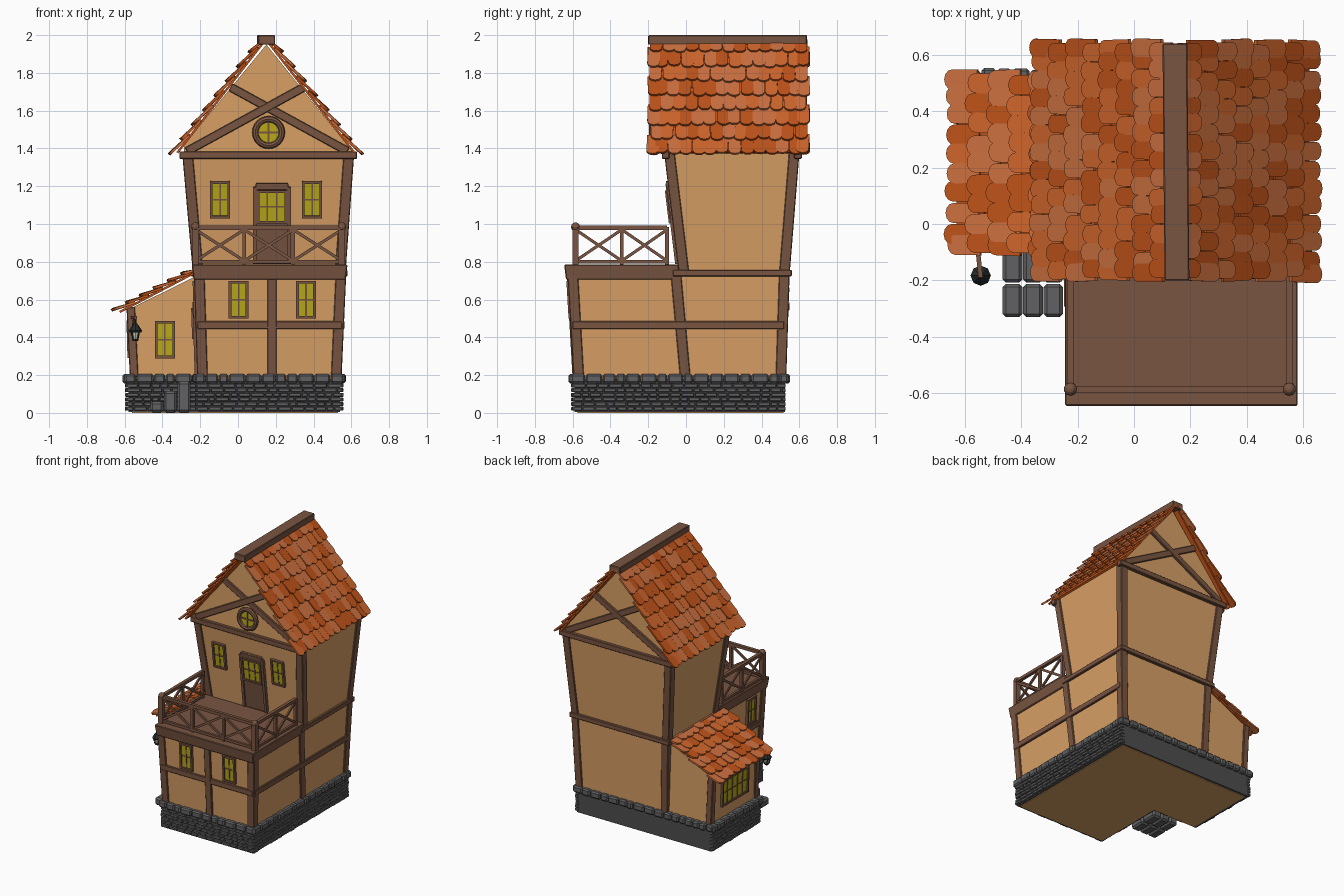
import bpy, bmesh, math, random
from mathutils import Vector as V, Matrix

if "Cube" in bpy.data.objects:
    bpy.data.objects.remove(bpy.data.objects["Cube"])
random.seed(4)

def mat(name, r, g, b):
    m = bpy.data.materials.new(name)
    m.diffuse_color = (r, g, b, 1)
    m.use_nodes = True
    m.node_tree.nodes["Principled BSDF"].inputs["Base Color"].default_value = m.diffuse_color
    return m

PLASTER = mat("plaster", .69, .35, .13)
WOOD = mat("timber", .19, .09, .053)
STONE = mat("stone", .12, .12, .125)
MORTAR = mat("mortar", .075, .075, .075)
GLASS = mat("window_yellow", .48, .40, .01)
IRON = mat("iron", .02, .025, .025)
LIGHT = mat("lamp_glass", .6, .6, .5)
TILES = [mat("tile_a", .62, .13, .025), mat("tile_b", .52, .085, .01), mat("tile_c", .60, .16, .05)]
X, Y, Z = V((1, 0, 0)), V((0, 1, 0)), V((0, 0, 1))

def finish(bm, name, mats, bevel=0):
    bmesh.ops.recalc_face_normals(bm, faces=bm.faces[:])
    me = bpy.data.meshes.new(name)
    bm.to_mesh(me)
    ob = bpy.data.objects.new(name, me)
    bpy.context.collection.objects.link(ob)
    for m in mats if isinstance(mats, list) else [mats]:
        me.materials.append(m)
    if bevel:
        b = ob.modifiers.new("bevel", 'BEVEL')
        b.width, b.segments = bevel, 1
    return ob

def loft(bm, a, b, mi=0):
    """Closed solid between two matching rings of points."""
    va, vb = [bm.verts.new(p) for p in a], [bm.verts.new(p) for p in b]
    n = len(va)
    fs = [bm.faces.new(va), bm.faces.new(vb[::-1])]
    fs += [bm.faces.new((va[i], vb[i], vb[(i + 1) % n], va[(i + 1) % n])) for i in range(n)]
    for f in fs:
        f.material_index = mi

def prism(bm, pts, vec):
    loft(bm, [V(p) for p in pts], [V(p) + V(vec) for p in pts])

def beam(bm, p, q, n, w, d):
    """Bar from p to q: w across, d deep along n."""
    p, q, n = V(p), V(q), V(n)
    s = (q - p).cross(n).normalized() * w / 2
    h = n.normalized() * d / 2
    ring = [s + h, s - h, -s - h, -s + h]
    loft(bm, [p + r for r in ring], [q + r for r in ring])

def block(bm, x0, x1, y0, y1, z0, z1):
    prism(bm, [(x0, y0, z0), (x1, y0, z0), (x1, y1, z0), (x0, y1, z0)], (0, 0, z1 - z0))

# flaring floor outlines: (x0, x1, y0, y1) at height z
def lerp(a, b, t):
    return [i + (j - i) * t for i, j in zip(a, b)]
def ground(z):
    return lerp((-.2, .53, -.575, .515), (-.225, .565, -.62, .54), z / .78)
def upper(z):
    return lerp((-.23, .56, -.03, .54), (-.285, .605, -.105, .59), (z - .75) / .62)
def ring(r, z):
    return [V((r[0], r[2], z)), V((r[1], r[2], z)), V((r[1], r[3], z)), V((r[0], r[3], z))]

# plaster walls
bm = bmesh.new()
loft(bm, ring(ground(0), 0), ring(ground(.76), .76))
loft(bm, ring(upper(.75), .75), ring(upper(1.37), 1.37))
prism(bm, [(-.285, -.105, 1.37), (.605, -.105, 1.37), (.605, -.105, 1.385), (.15, -.105, 1.95), (-.285, -.105, 1.42)], (0, .695, 0))
prism(bm, [(-.18, -.03, 0), (-.56, -.03, 0), (-.575, -.03, .55), (-.2, -.03, .735)], (0, .54, 0))
finish(bm, "plaster_walls", PLASTER)

# timber framing
bm = bmesh.new()
def post(fn, ix, iy, z0, z1, y=None):
    ends = []
    for z in (z0, z1):
        r = fn(z)
        yy = r[2 + iy] + (.018, -.018)[iy] if y is None else y - (z - .2) * .09
        ends.append((r[ix] + (.018, -.018)[ix], yy, z))
    beam(bm, *ends, Y, .056, .056)
for ix in (0, 1):
    for iy in (0, 1):
        post(ground, ix, iy, .19, .75)
        post(upper, ix, iy, .75, 1.38)
    post(ground, ix, 0, .19, .75, y=-.005)
    g = ground(.465)
    beam(bm, (g[ix], g[2], .465), (g[ix], .52 if ix else -.03, .465), X, .042, .026)
    u = upper(.74)
    beam(bm, (u[ix], -.07, .74), (u[ix], .56, .74), X, .035, .04)
beam(bm, (-.24, .54, .74), (.58, .54, .74), Y, .035, .04)
g = ground(.465)
beam(bm, (g[0], g[2], .465), (g[1], g[2], .465), Y, .042, .026)
beam(bm, (.18, ground(.19)[2], .19), (.18, ground(.75)[2], .75), Y, .05, .03)
for y in (-.02, .50):
    beam(bm, (-.55, y, .19), (-.568, y, .56), Y, .045, .045)
for y in (-.108, .593):
    beam(bm, (-.31, y, 1.365), (.63, y, 1.365), Y, .04, .04)
    beam(bm, (-.27, y, 1.385), (.35, y, 1.725), Y, .045, .026)
    beam(bm, (.58, y, 1.385), (-.04, y, 1.725), Y, .045, .022)
finish(bm, "timber_frame", WOOD, .004)

# balcony deck and railing
bm = bmesh.new()
loft(bm, ring((-.235, .57, -.635, -.03), .705), ring((-.245, .58, -.645, -.04), .785))
finish(bm, "balcony_deck", WOOD, .005)
bm = bmesh.new()
def fence(pts, n):
    for p in pts:
        beam(bm, p + Z * .785, p + Z * .985, n, .02, .02)
    for a, b in zip(pts, pts[1:]):
        beam(bm, a + Z * .98, b + Z * .98, n, .022, .024)
        beam(bm, a + Z * .8, b + Z * .8, n, .018, .018)
        beam(bm, a + Z * .805, b + Z * .97, n, .016, .012)
        beam(bm, a + Z * .97, b + Z * .805, n, .016, .01)
fence([V((x, -.585, 0)) for x in (-.225, .033, .292, .55)], Y)
for x in (-.225, .55):
    fence([V((x, y, 0)) for y in (-.585, -.34, -.1)], X)
    beam(bm, (x, -.585, .785), (x, -.585, .985), Y, .034, .034)
    bmesh.ops.create_uvsphere(bm, u_segments=10, v_segments=6, radius=.024, matrix=Matrix.Translation((x, -.585, .985)))
finish(bm, "balcony_railing", WOOD)

# windows and doors
fr, gl = bmesh.new(), bmesh.new()
def window(c, u, v, w, h, cols=2, rows=2):
    c, u, v = V(c), V(u), V(v).normalized()
    n = u.cross(v)
    a, b = u * w / 2, v * h / 2
    beam(gl, c - b, c + b, n, w, .016)
    for s in (-1, 1):
        beam(fr, c + s * a - b * 1.07, c + s * a + b * 1.07, n, .014, .036)
        beam(fr, c + s * b - a, c + s * b + a, n, .014, .034)
    for i in range(1, cols):
        o = a * (2 * i / cols - 1)
        beam(fr, c + o - b, c + o + b, n, .008, .024)
    for i in range(1, rows):
        o = b * (2 * i / rows - 1)
        beam(fr, c + o - a, c + o + a, n, .008, .022)

def door(c, u, v, w, h):
    c, u, v = V(c), V(u), V(v).normalized()
    n = u.cross(v)
    a = u * w / 2
    prism(fr, [c + p - n * .01 for p in (-a, a, a + v * (h - .03), a * .8 + v * h, -a * .8 + v * h, -a + v * (h - .03))], n * .022)
    for s in (-.9, .9):
        beam(fr, c + a * s, c + a * s + v * (h - .02), n, w * .1, .045)
    beam(fr, c - a * .85 + v * (h - .017), c + a * .85 + v * (h - .017), n, .032, .045)
    window(c + v * h * .71 + n * .012, u, v, w * .74, h * .38, 3, 2)

GV, UV = (0, -.045, .78), (0, -.075, .62)
for x in (.003, .36):
    window((x, ground(.6)[2], .6), X, GV, .09, .185)
for x in (-.095, .392):
    window((x, upper(1.13)[2], 1.13), X, UV, .092, .185)
window((-.387, -.03, .388), X, Z, .092, .185)
window((-.57, .245, .39), -Y, (-.015, 0, .55), .3, .185, 5, 2)
window((ground(.6)[0], -.45, .6), -Y, (-.025, 0, .78), .09, .185)
door((.18, upper(.79)[2], .79), X, UV, .2, .43)
door((ground(.2)[0], -.215, .19), -Y, (-.025, 0, .78), .19, .4)
# round gable window
for ang in (0, math.pi / 2):
    d = V((math.cos(ang), 0, math.sin(ang))) * .07
    c = V((.162, -.116, 1.485))
    beam(fr, c - d, c + d, Y, .011, .018)
bmesh.ops.create_cone(gl, cap_ends=True, segments=20, radius1=.07, radius2=.07, depth=.03,
                      matrix=Matrix.Translation((.162, -.105, 1.485)) @ Matrix.Rotation(math.pi / 2, 4, 'X'))
finish(fr, "window_and_door_frames", WOOD)
finish(gl, "window_panes", GLASS)
bpy.ops.mesh.primitive_torus_add(major_segments=24, minor_segments=8, major_radius=.07, minor_radius=.017,
                                 location=(.162, -.118, 1.485), rotation=(math.pi / 2, 0, 0))
ring_ob = bpy.context.object
ring_ob.name = "round_window_ring"
ring_ob.data.materials.append(WOOD)
bpy.ops.object.shade_smooth_by_angle()

# stone foundation: core, small bricks, cap stones
bm = bmesh.new()
block(bm, -.21, .54, -.59, .525, .004, .18)
block(bm, -.58, -.2, -.035, .525, .004, .18)
finish(bm, "foundation_core", MORTAR)
bricks, caps = bmesh.new(), bmesh.new()
def course(bm, a, b, z0, z1, wmin, wmax, out, depth):
    d = (b - a).normalized()
    n = V((d.y, -d.x, 0))
    length, s = (b - a).length, 0
    while s < length - .01:
        w = min(random.uniform(wmin, wmax), length - s)
        if length - s - w < wmin * .6:
            w = length - s
        o = n * (out + random.uniform(-.004, .004) - depth / 2) + Z * (z0 + z1) / 2
        beam(bm, a + d * (s + .002) + o, a + d * (s + w - .002) + o, n, z1 - z0 - .003, depth)
        s += w
path = [V((x, y, 0)) for x, y in ((-.22, -.6), (.55, -.6), (.55, .53), (-.59, .53), (-.59, -.045), (-.22, -.045))]
for i, a in enumerate(path):
    b = path[(i + 1) % 6]
    d = (b - a).normalized()
    course(caps, a - d * .012, b + d * .012, .155, .207, .05, .095, .018, .06)
    if i != 2:
        for r in range(6):
            course(bricks, a, b, .01 + r * .0245, .0345 + r * .0245, .035, .075, .005, .03)
finish(bricks, "foundation_bricks", STONE, .004)
finish(caps, "foundation_cap_stones", STONE, .009)

# entrance steps
bm = bmesh.new()
for i, h in enumerate((.06, .115, .165)):
    x = -.465 + i * .072
    for y0, y1 in ((-.33, -.212), (-.208, -.09)):
        block(bm, x, x + .07, y0, y1, .003, h)
finish(bm, "entrance_steps", STONE, .012)

# tiled roofs: rows of round-ended tiles over a thin board
def tiled(name, top, eave, y0, y1, rows, cols):
    top, eave = V((top[0], 0, top[1])), V((eave[0], 0, eave[1]))
    d = (eave - top).normalized()
    n = V((-d.z, 0, d.x)) if d.x > 0 else V((d.z, 0, -d.x))
    e, w = (eave - top).length / rows, (y1 - y0) / cols
    bm = bmesh.new()
    for r in range(rows):
        for c in range(cols + r % 2):
            yc = y0 + (c + .5 - .5 * (r % 2)) * w
            yc = min(max(yc, y0 + w * .3), y1 - w * .3) + random.uniform(-.004, .004)
            end, L = (r + 1) * e + random.uniform(-.008, .006), e * 1.45
            dirn = (d + Y * random.uniform(-.05, .05)).normalized()
            base = top + d * max(end - L, 0) + Y * yc + n * .006
            L = end - max(end - L, 0)
            tip = n * (.02 + random.uniform(0, .005))
            hw = w * .51
            prof = [(-hw, 0), (hw, 0)] + [(hw * math.cos(k * math.pi / 6), L - hw * .8 + hw * .8 * math.sin(k * math.pi / 6)) for k in range(7)]
            ringa = [base + Y * u + dirn * v + tip * (v / L) for u, v in prof]
            loft(bm, ringa, [p + n * .013 for p in ringa], random.randrange(3))
    finish(bm, name + "_tiles", TILES)
    bm = bmesh.new()
    ym0, ym1 = Y * (y0 + .02), Y * (y1 - .02)
    lo = eave - d * .03
    prism(bm, [top + ym0, lo + ym0, lo + ym1, top + ym1], n * .012)
    finish(bm, name + "_board", TILES[1])
tiled("main_roof_right", (.15, 1.965), (.63, 1.35), -.19, .64, 8, 13)
tiled("main_roof_left", (.145, 1.965), (-.335, 1.35), -.19, .64, 8, 13)
tiled("annex_roof", (-.21, .745), (-.65, .515), -.1, .53, 6, 9)

# ridge beam
bm = bmesh.new()
beam(bm, (.152, -.2, 1.975), (.145, .64, 1.975), Z, .088, .05)
finish(bm, "ridge_beam", WOOD, .004)

# lantern on its bracket
bm = bmesh.new()
beam(bm, (-.56, -.03, .505), (-.543, -.19, .505), Z, .016, .016)
beam(bm, (-.56, -.04, .42), (-.55, -.12, .5), X, .012, .012)
finish(bm, "lantern_bracket", WOOD)
def cone(bm, z0, z1, r0, r1):
    bmesh.ops.create_cone(bm, cap_ends=True, segments=8, radius1=r0, radius2=r1, depth=z1 - z0,
                          matrix=Matrix.Translation((-.543, -.183, (z0 + z1) / 2)))
bm = bmesh.new()
for part in ((.435, .475, .036, .008), (.475, .5, .005, .005), (.425, .435, .03, .036), (.38, .392, .014, .018)):
    cone(bm, *part)
for k in range(4):
    o = V((math.cos(k * math.pi / 2 + .78), math.sin(k * math.pi / 2 + .78), 0))
    c = V((-.543, -.183, 0))
    beam(bm, c + o * .017 + Z * .388, c + o * .027 + Z * .43, o, .006, .006)
finish(bm, "lantern_body", IRON)
bm = bmesh.new()
cone(bm, .39, .428, .014, .022)
finish(bm, "lantern_glass", LIGHT)
